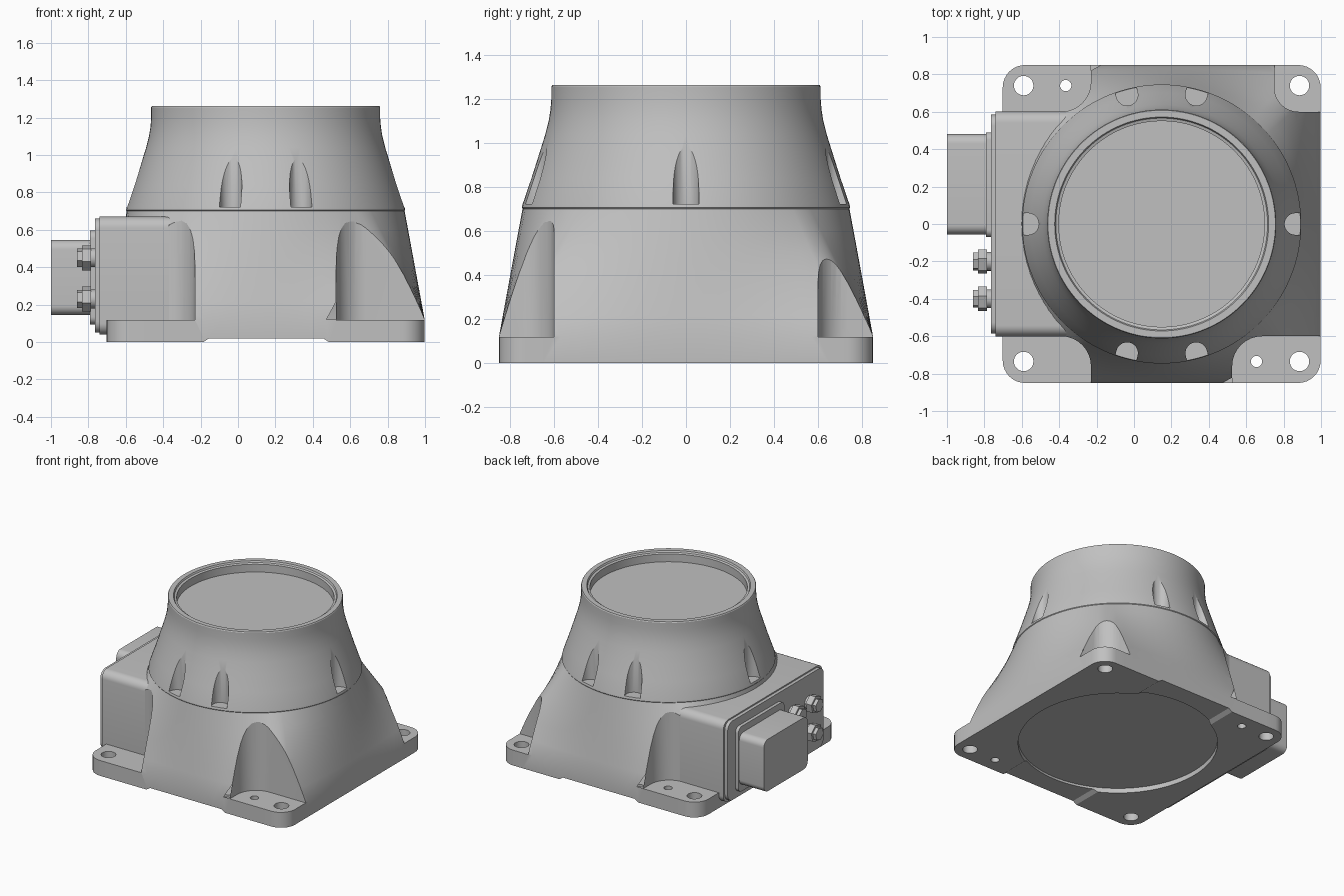
import bpy, bmesh, math
from mathutils import Vector

if "Cube" in bpy.data.objects:
    bpy.data.objects.remove(bpy.data.objects["Cube"])

CX = 0.148  # x of the main axis
grey = bpy.data.materials.new("cast grey")
grey.diffuse_color = (0.53, 0.53, 0.53, 1)
grey.use_nodes = True
grey.node_tree.nodes["Principled BSDF"].inputs["Base Color"].default_value = grey.diffuse_color


def make(name, bm):
    bmesh.ops.recalc_face_normals(bm, faces=bm.faces)
    me = bpy.data.meshes.new(name)
    bm.to_mesh(me)
    bm.free()
    me.materials.append(grey)
    ob = bpy.data.objects.new(name, me)
    bpy.context.collection.objects.link(ob)
    return ob


def rings_to_mesh(name, rings):
    """Skin a stack of equal-length closed rings and cap both ends."""
    bm = bmesh.new()
    vs = [[bm.verts.new(p) for p in r] for r in rings]
    n = len(vs[0])
    for a, b in zip(vs, vs[1:]):
        for i in range(n):
            j = (i + 1) % n
            bm.faces.new((a[i], a[j], b[j], b[i]))
    bm.faces.new(vs[0][::-1])
    bm.faces.new(vs[-1])
    return make(name, bm)


def rounded(u0, u1, v0, v1, r, seg=8, side=1):
    """Rounded rectangle outline; side = divisions of each straight edge."""
    pts = []
    centres = [(u1 - r, v1 - r), (u0 + r, v1 - r), (u0 + r, v0 + r), (u1 - r, v0 + r)]
    for k, (cu, cv) in enumerate(centres):
        for i in range(seg + 1):
            a = math.pi / 2 * (k + i / seg)
            pts.append((cu + r * math.cos(a), cv + r * math.sin(a)))
        nu, nv = centres[(k + 1) % 4]
        a = math.pi / 2 * (k + 1)
        end = (nu + r * math.cos(a), nv + r * math.sin(a))
        s = pts[-1]
        for i in range(1, side):
            t = i / side
            pts.append((s[0] + (end[0] - s[0]) * t, s[1] + (end[1] - s[1]) * t))
    return pts


def circle(cu, cv, r, n=32, a0=0.0):
    return [(cu + r * math.cos(a0 + math.tau * i / n),
             cv + r * math.sin(a0 + math.tau * i / n)) for i in range(n)]


def prism(name, pts, axis, a, b):
    put = {"x": lambda u, v, w: (w, u, v),
           "y": lambda u, v, w: (u, w, v),
           "z": lambda u, v, w: (u, v, w)}[axis]
    return rings_to_mesh(name, [[put(u, v, w) for u, v in pts] for w in (a, b)])


def cut(ob, cutter):
    cutter.hide_render = True
    m = ob.modifiers.new("cut", "BOOLEAN")
    m.operation, m.solver, m.object = "DIFFERENCE", "EXACT", cutter
    bpy.context.view_layer.objects.active = ob
    bpy.ops.object.modifier_apply(modifier=m.name)
    bpy.data.objects.remove(cutter)


# Cast base: square flange lofted into a circle
outline = rounded(CX - 0.85, CX + 0.85, -0.85, 0.85, 0.12, 8, 18)
rings = [[(u, v, 0.0) for u, v in outline]]
for k in range(7):
    t = k / 6
    ring = []
    for u, v in outline:
        a = math.atan2(v, u - CX)
        p = Vector((u, v)).lerp(Vector((CX + 0.743 * math.cos(a), 0.743 * math.sin(a))), t)
        ring.append((p.x, p.y, 0.12 + 0.58 * t))
    rings.append(ring)
base = rings_to_mesh("cast_base", rings)

# Corner bolt pockets
for u0, u1, v0, v1, r in [(0.525, 1.25, -1.1, -0.6, 0.16), (-0.95, -0.23, -1.1, -0.6, 0.16),
                          (-0.95, -0.23, 0.6, 1.1, 0.16), (0.75, 1.25, 0.6, 1.1, 0.13)]:
    cut(base, prism("pocket_cutter", rounded(u0, u1, v0, v1, r), "z", 0.118, 0.69))

# Bolt and dowel holes
for x, y, r in [(-0.59, -0.735, 0.052), (-0.59, 0.74, 0.052), (0.885, -0.735, 0.052),
                (0.885, 0.74, 0.052), (-0.365, 0.74, 0.03), (0.655, -0.735, 0.03)]:
    cut(base, prism("hole_cutter", circle(x, y, r), "z", -0.1, 0.2))

# Underside channel and round recess
cut(base, prism("channel_cutter", [(-0.2, -0.02), (-0.185, 0.0), (-0.155, 0.02), (0.455, 0.02),
                                   (0.485, 0.0), (0.5, -0.02)], "y", -1, 1))
cut(base, prism("recess_cutter", circle(CX, 0, 0.70, 96), "z", -0.1, 0.037))

# Flared neck with a shallow dish on top
profile = [(0.738, 0.695), (0.746, 0.705), (0.743, 0.72), (0.702, 0.84), (0.664, 0.96),
           (0.639, 1.04), (0.624, 1.10), (0.616, 1.15), (0.612, 1.20), (0.612, 1.255),
           (0.608, 1.262), (0.572, 1.262), (0.566, 1.25), (0.55, 1.245), (0.55, 1.185)]
neck = rings_to_mesh("flared_neck", [[(u, v, z) for u, v in circle(CX, 0, r, 128)]
                                     for r, z in profile])

# Vertical screw slots around the neck
for deg in (0, 75, 105, 180, 255, 285):
    a = math.radians(deg)
    slot = [(0.95, -0.065), (0.95, 0.065)]
    slot += [(0.715 - 0.058 * math.sin(math.pi * i / 14),
              0.058 * math.cos(math.pi * i / 14)) for i in range(15)]
    pts = [(CX + u * math.cos(a) - v * math.sin(a), u * math.sin(a) + v * math.cos(a))
           for u, v in slot]
    cut(neck, prism("slot_cutter", pts, "z", 0.722, 1.1))

# Rear connection housing, cover plate and connector panel
housing = prism("rear_housing", rounded(-0.602, 0.602, 0.04, 0.67, 0.06), "x", -0.74, -0.36)
cover = prism("rear_cover", rounded(-0.585, 0.585, 0.05, 0.66, 0.06), "x", -0.765, -0.735)
panel = prism("connector_panel", rounded(-0.07, 0.49, 0.095, 0.595, 0.04), "x", -0.79, -0.76)
plug = prism("main_connector", rounded(-0.055, 0.48, 0.145, 0.545, 0.05), "x", -1.0, -0.785)
parts = [base, neck, housing, cover, panel, plug]

# Small hose fittings: flange, hex nut and tip
for i, (y, z) in enumerate([(-0.2, 0.45), (-0.4, 0.45), (-0.4, 0.23)]):
    parts.append(prism(f"fitting_flange_{i}", circle(y, z, 0.05, 24), "x", -0.79, -0.76))
    parts.append(prism(f"fitting_nut_{i}", circle(y, z, 0.068, 6, 0.3), "x", -0.835, -0.785))
    parts.append(prism(f"fitting_tip_{i}", circle(y, z, 0.05, 6, 0.3), "x", -0.86, -0.83))

# Smooth shading with crisp edges
bpy.ops.object.select_all(action="DESELECT")
for ob in parts:
    ob.select_set(True)
bpy.context.view_layer.objects.active = base
bpy.ops.object.shade_smooth_by_angle(angle=math.radians(25))
